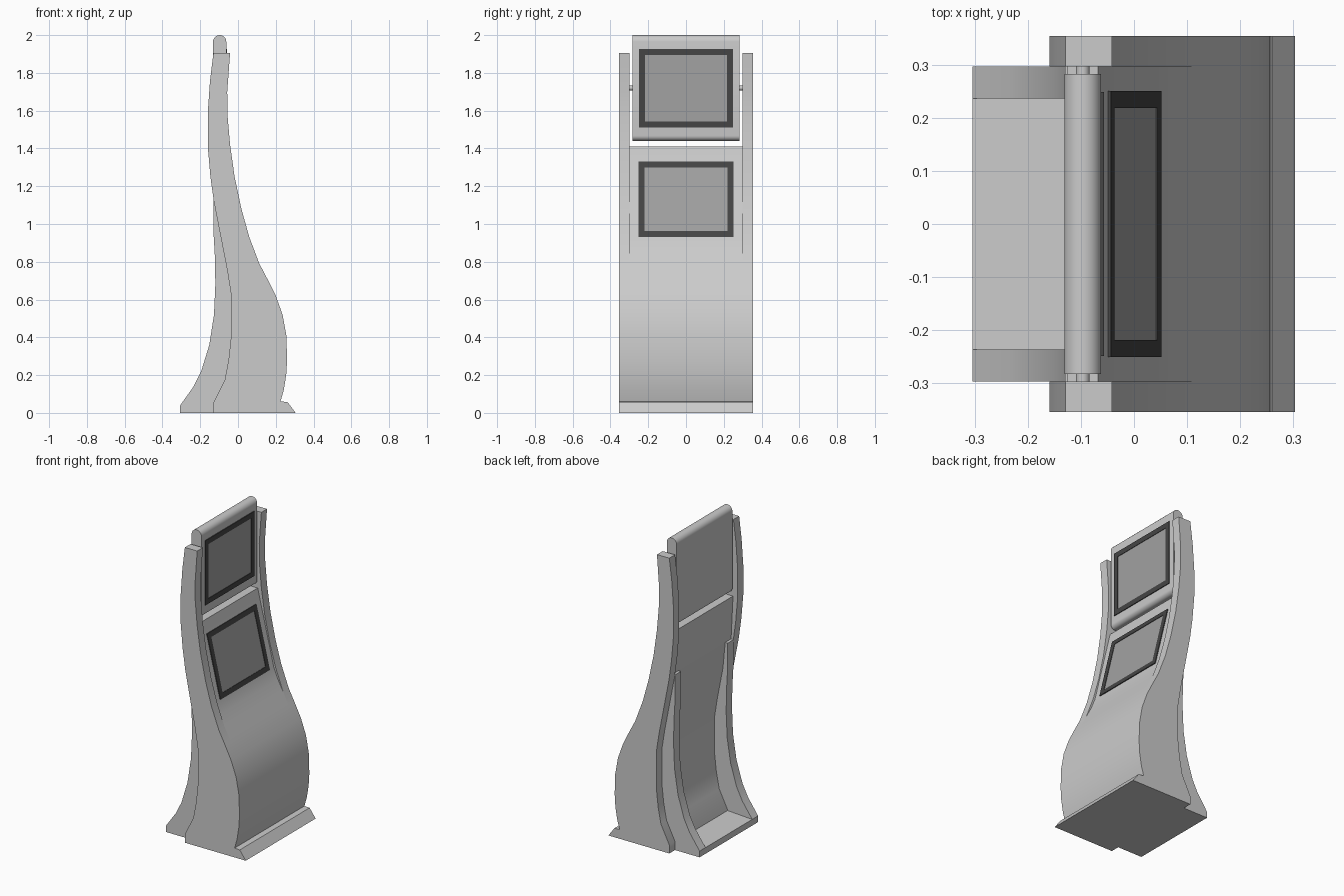
import bpy, bmesh, math
from mathutils import Vector

if "Cube" in bpy.data.objects:
    bpy.data.objects.remove(bpy.data.objects["Cube"])


def material(name, v):
    m = bpy.data.materials.new(name)
    m.diffuse_color = (v, v, v, 1)
    m.use_nodes = True
    m.node_tree.nodes["Principled BSDF"].inputs["Base Color"].default_value = m.diffuse_color
    return m


BLACK = material("bezel_black", 0.06)
GLASS = material("screen_grey", 0.36)


def prism(name, profile, y0, y1, mat=None):
    """Extrude an (x, z) outline from y0 to y1."""
    bm = bmesh.new()
    face = bm.faces.new([bm.verts.new((x, y0, z)) for x, z in profile])
    ext = bmesh.ops.extrude_face_region(bm, geom=[face])
    verts = [v for v in ext["geom"] if isinstance(v, bmesh.types.BMVert)]
    bmesh.ops.translate(bm, verts=verts, vec=(0, y1 - y0, 0))
    bmesh.ops.recalc_face_normals(bm, faces=bm.faces)
    me = bpy.data.meshes.new(name)
    bm.to_mesh(me)
    bm.free()
    ob = bpy.data.objects.new(name, me)
    bpy.context.collection.objects.link(ob)
    if mat:
        me.materials.append(mat)
    bpy.ops.object.select_all(action='DESELECT')
    ob.select_set(True)
    bpy.context.view_layer.objects.active = ob
    bpy.ops.object.shade_smooth_by_angle(angle=math.radians(30))
    return ob


def arc(cx, cz, r, a0, a1, n=8):
    return [(cx + r * math.cos(math.radians(a0 + (a1 - a0) * i / n)),
             cz + r * math.sin(math.radians(a0 + (a1 - a0) * i / n))) for i in range(n + 1)]


def screen(name, bottom, top, half, border):
    """Bezel bars and recessed glass lying on the line from bottom to top (x, z)."""
    b, t = Vector(bottom), Vector(top)
    up = (t - b).normalized()
    out = Vector((up.y, -up.x))

    def slab(part, lo, hi, y0, y1, depth, mat):
        pts = [lo - out * 0.01, lo + out * depth, hi + out * depth, hi - out * 0.01]
        prism(name + part, pts, y0, y1, mat)

    bi, ti = b + up * border, t - up * border
    hi = half - border
    slab("_glass", bi, ti, -hi, hi, 0.002, GLASS)
    slab("_bezel_bottom", b, bi, -half, half, 0.005, BLACK)
    slab("_bezel_top", ti, t, -half, half, 0.005, BLACK)
    for side, y0, y1 in (("_bezel_left", -half, -hi), ("_bezel_right", hi, half)):
        slab(side, bi, ti, y0, y1, 0.005, BLACK)


# shared curves of the body, listed upwards
lower_front = [(0.305, 0), (0.262, 0.058), (0.225, 0.06), (0.242, 0.12), (0.255, 0.2), (0.26, 0.28),
               (0.256, 0.41), (0.236, 0.52), (0.2, 0.62), (0.155, 0.71), (0.113, 0.79)]
upper_front = [(0.06, 0.93), (0.018, 1.08), (-0.018, 1.25), (-0.042, 1.42),
               (-0.056, 1.58), (-0.057, 1.7), (-0.042, 1.905)]
lower_back = [(-0.13, 0), (-0.13, 0.055), (-0.07, 0.175), (-0.05, 0.28), (-0.037, 0.4),
              (-0.037, 0.63), (-0.058, 0.76), (-0.097, 0.96)]
upper_back = [(-0.128, 1.12), (-0.146, 1.25), (-0.16, 1.41), (-0.16, 1.59), (-0.148, 1.76), (-0.13, 1.905)]

# side panels and rear ribs, left and right
side_profile = lower_front + upper_front + (lower_back + upper_back)[::-1]
rib_back = [(-0.306, 0), (-0.306, 0.04), (-0.235, 0.14), (-0.195, 0.22), (-0.152, 0.36),
            (-0.127, 0.52), (-0.12, 0.68), (-0.122, 0.82), (-0.13, 0.96), (-0.131, 1.13)]
rib_profile = lower_back + [(-0.11, 1.13)] + rib_back[::-1]
for s, tag in ((-1, "left"), (1, "right")):
    prism("side_panel_" + tag, side_profile, s * 0.298, s * 0.356)
    prism("rear_rib_" + tag, rib_profile, s * 0.238, s * 0.298)
    # hinge pin of the tilting display
    prism("hinge_pin_" + tag, arc(-0.097, 1.72, 0.013, 0, 337.5, 15), s * 0.27, s * 0.31)

# centre body, recessed between the panels towards the top
centre = (lower_front + [(0.076, 0.86), (0.047, 0.93), (-0.068, 1.41), (-0.127, 1.41), (-0.113, 1.13)]
          + lower_back[::-1])
prism("centre_body", centre, -0.298, 0.298)

# rear floor between the ribs
prism("rear_floor", [(-0.306, 0), (-0.13, 0), (-0.13, 0.05), (-0.306, 0.04)], -0.238, 0.238)

# upper display housing with rounded top and bottom
r = 0.028
housing = (arc(-0.097, 1.965, 0.035, 0, 180, 14) + arc(-0.132 + r, 1.44 + r, r, 180, 270, 6)
           + arc(-0.062 - r, 1.44 + r, r, 270, 360, 6))
prism("display_housing", housing, -0.284, 0.284)

# screens
screen("upper_screen", (-0.062, 1.51), (-0.062, 1.927), 0.25, 0.033)
screen("lower_screen", (0.047, 0.93), (-0.0488, 1.33), 0.252, 0.032)
